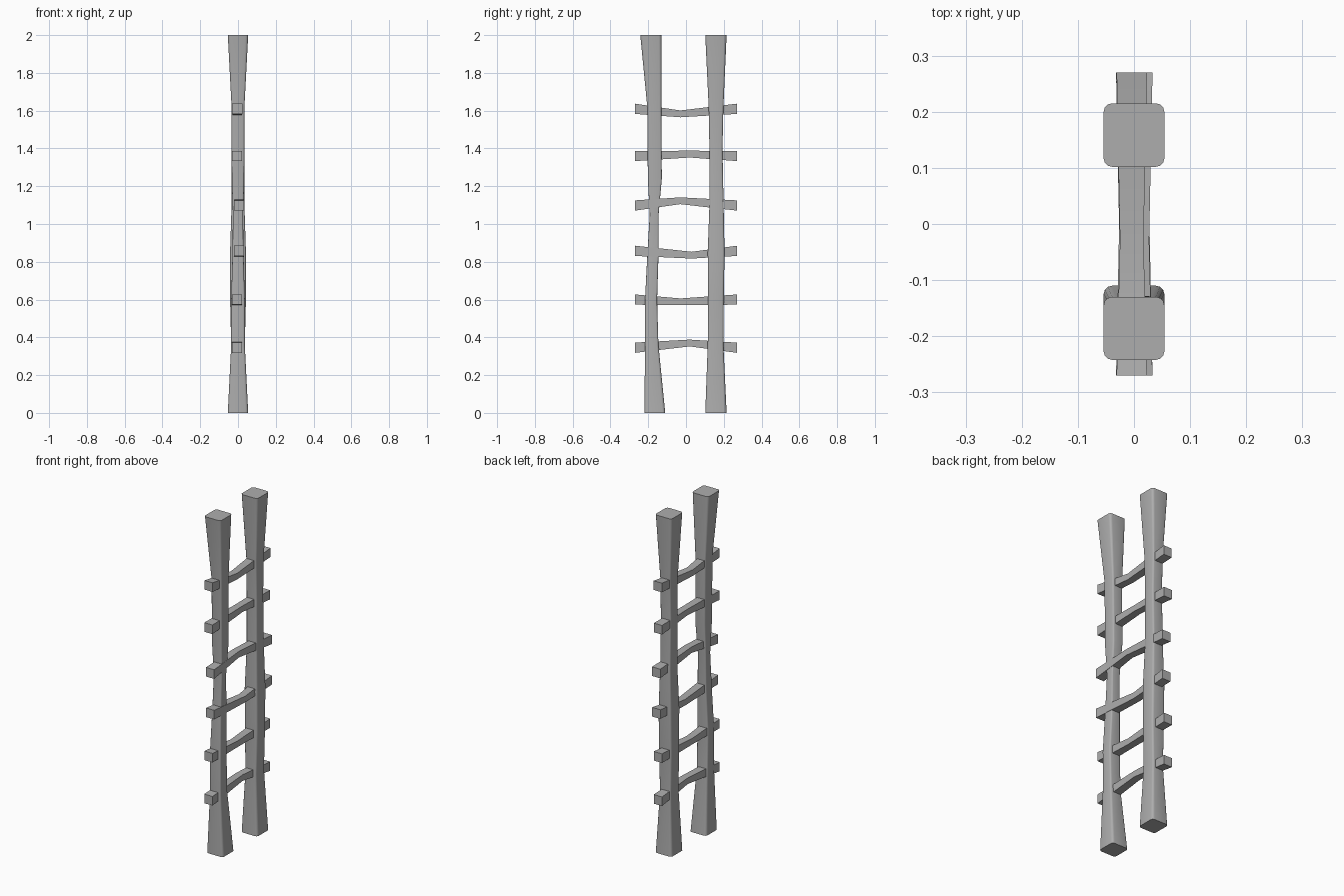
import bpy, bmesh, math
from mathutils import Vector

cube = bpy.data.objects.get("Cube")
if cube:
    bpy.data.objects.remove(cube, do_unlink=True)

wood = bpy.data.materials.new("grey wood")
wood.use_nodes = True
grey = (0.42, 0.42, 0.42, 1)
wood.diffuse_color = grey
wood.node_tree.nodes["Principled BSDF"].inputs["Base Color"].default_value = grey


def loft(name, rings, angle):
    """Skin matching rings of points and cap both ends."""
    bm = bmesh.new()
    loops = [[bm.verts.new(p) for p in ring] for ring in rings]
    n = len(loops[0])
    for a, b in zip(loops, loops[1:]):
        for i in range(n):
            j = (i + 1) % n
            bm.faces.new((a[i], a[j], b[j], b[i]))
    bm.faces.new(loops[0])
    bm.faces.new(loops[-1])
    bmesh.ops.recalc_face_normals(bm, faces=bm.faces)
    mesh = bpy.data.meshes.new(name)
    bm.to_mesh(mesh)
    bm.free()
    mesh.materials.append(wood)
    obj = bpy.data.objects.new(name, mesh)
    bpy.context.collection.objects.link(obj)
    bpy.ops.object.select_all(action='DESELECT')
    obj.select_set(True)
    bpy.context.view_layer.objects.active = obj
    bpy.ops.object.shade_smooth_by_angle(angle=math.radians(angle))
    return obj


def rounded_ring(z, y0, y1, hx, steps=3):
    """Horizontal rectangle with rounded corners."""
    hy, cy = (y1 - y0) / 2, (y0 + y1) / 2
    r = 0.27 * min(hx, hy)
    ring = []
    for q, (sx, sy) in enumerate([(1, 1), (-1, 1), (-1, -1), (1, -1)]):
        for k in range(steps + 1):
            a = math.pi / 2 * (q + k / steps)
            ring.append(Vector((sx * (hx - r) + r * math.cos(a),
                                cy + sy * (hy - r) + r * math.sin(a), z)))
    return ring


# Rails: height, front edge, back edge, half width
front = [(0, -.22, -.11, .054), (.36, -.217, -.146, .036), (.6, -.217, -.153, .036),
         (.85, -.204, -.145, .029), (1.05, -.192, -.145, .027), (1.24, -.202, -.128, .033),
         (1.62, -.205, -.131, .034), (2, -.242, -.13, .054)]
back = [(0, .102, .215, .054), (.36, .115, .198, .036), (.6, .117, .2, .042),
        (.85, .115, .204, .042), (1.1, .124, .199, .034), (1.4, .124, .193, .034),
        (1.62, .12, .198, .034), (2, .102, .215, .054)]
for name, rows in (("front_rail", front), ("back_rail", back)):
    loft(name, [rounded_ring(*row) for row in rows], 50)

# Rungs: end height, middle height, middle y, sideways shift
rungs = [(.345, .37, .02, -.005), (.6, .588, -.03, -.005), (.858, .835, .03, .006),
         (1.098, 1.123, -.03, .006), (1.36, 1.37, .02, -.005), (1.61, 1.583, -.03, -.004)]
for i, (z_end, z_mid, y_mid, x) in enumerate(rungs):
    rings = []
    for y, z, h, w in ((-.27, z_end, .027, .027), (y_mid, z_mid, .018, .021),
                       (.27, z_end, .027, .027)):
        rings.append([Vector((x + sx * w, y, z + sz * h))
                      for sx, sz in ((1, 1), (-1, 1), (-1, -1), (1, -1))])
    loft(f"rung_{i + 1}", rings, 30)
